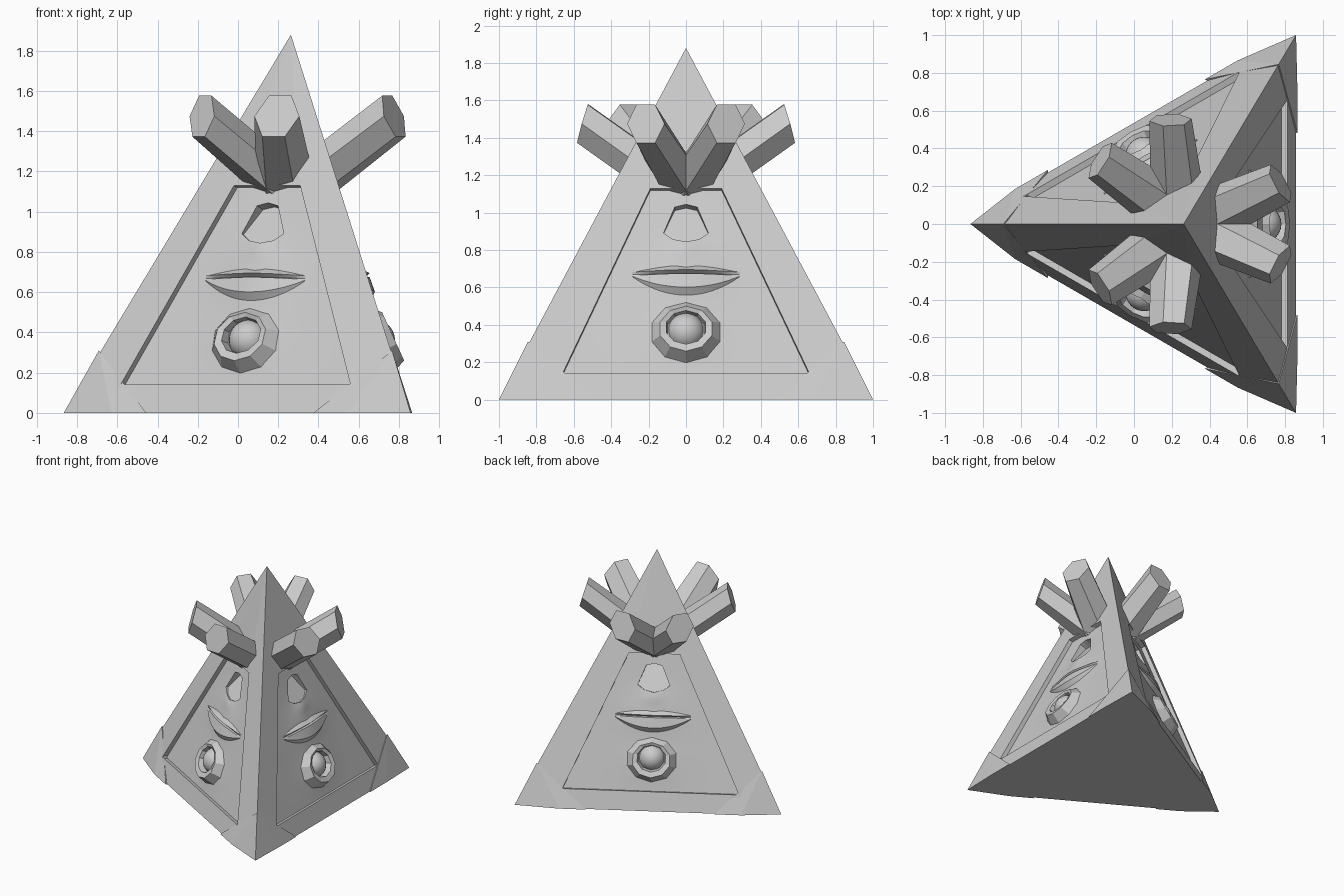
import bpy, bmesh, math
from mathutils import Vector, Matrix

cube = bpy.data.objects.get("Cube")
if cube:
    bpy.data.objects.remove(cube, do_unlink=True)

H = 1.88                      # apex height
AP = 0.595                    # distance from axis to each base edge
AXIS = Vector((0.263, 0, 0))
SLANT = math.hypot(H, AP)
APEX = AXIS + Vector((0, 0, H))
# Blunted base corners; corner k lies between side k and the next side
CORNERS = [Vector(c) for c in ((0.858, 1, 0), (-0.866, 0, 0), (0.858, -1, 0))]
BEND = 0.68                   # where a base edge bends towards its corner

stone = bpy.data.materials.new("grey_stone")
stone.use_nodes = True
GREY = (0.6, 0.6, 0.6, 1)
stone.diffuse_color = GREY
stone.node_tree.nodes["Principled BSDF"].inputs["Base Color"].default_value = GREY


def spin(k, p):
    """Turn a point about the pyramid's axis to side k."""
    return AXIS + Matrix.Rotation(k * math.tau / 3, 3, "Z") @ Vector(p)


def on_side(k, u, z, d=0.0):
    """Point on side k: u across, z height, d out along the normal."""
    return spin(k, (AP * (1 - z / H) + d * H / SLANT, u, z + d * AP / SLANT))


def finish(name, bm, smooth=None):
    bmesh.ops.remove_doubles(bm, verts=bm.verts, dist=1e-5)
    bmesh.ops.recalc_face_normals(bm, faces=bm.faces)
    me = bpy.data.meshes.new(name)
    bm.to_mesh(me)
    bm.free()
    me.materials.append(stone)
    ob = bpy.data.objects.new(name, me)
    bpy.context.collection.objects.link(ob)
    if smooth:
        smooth_shade(ob, smooth)
    return ob


def smooth_shade(ob, angle):
    bpy.ops.object.select_all(action="DESELECT")
    ob.select_set(True)
    bpy.context.view_layer.objects.active = ob
    bpy.ops.object.shade_smooth_by_angle(angle=math.radians(angle))


def face(bm, *pts):
    return bm.faces.new([bm.verts.new(p) for p in pts])


def loft(bm, rings, caps=True, closed=True):
    """Skin a list of equal-length rings of points."""
    vs = [[bm.verts.new(p) for p in r] for r in rings]
    n = len(vs[0])
    for a, b in zip(vs, vs[1:]):
        for i in range(n if closed else n - 1):
            j = (i + 1) % n
            bm.faces.new((a[i], a[j], b[j], b[i]))
    if caps:
        bm.faces.new(vs[0])
        bm.faces.new(vs[-1][::-1])


def bump(u, z, cu, cz, su, sz):
    return math.exp(-((u - cu) / su) ** 2 - ((z - cz) / sz) ** 2)


# Panel outline: bottom and top height with half widths
Z0, Z1, W0, W1, DEEP = 0.14, 1.13, 0.66, 0.19, 0.035


def relief(u, z):
    """Soft swelling of the face around mouth, nose and eye."""
    return (-DEEP + 0.022 * bump(u, z, 0, 0.7, 0.2, 0.16)
            + 0.012 * bump(u, z, 0, 0.82, 0.07, 0.05)
            + 0.015 * bump(u, z, 0, 0.36, 0.2, 0.16))


# Pyramid body with a framed recess on each side
bm = bmesh.new()
base = []
for k in range(3):
    L, R = CORNERS[k - 1], CORNERS[k]
    bl, br = on_side(k, -BEND, 0), on_side(k, BEND, 0)
    hole = [(-W0, Z0), (W0, Z0), (W1, Z1), (-W1, Z1)]
    rim = [on_side(k, u, z) for u, z in hole]
    deep = [on_side(k, u, z, -0.06) for u, z in hole]
    face(bm, bl, br, rim[1], rim[0])
    face(bm, L, bl, rim[0])
    face(bm, br, R, rim[1])
    face(bm, R, APEX, rim[2], rim[1])
    face(bm, APEX, rim[3], rim[2])
    face(bm, APEX, L, rim[0], rim[3])
    for i in range(4):
        j = (i + 1) % 4
        face(bm, rim[i], rim[j], deep[j], deep[i])
    base += [bl, br, R]
face(bm, *base)
finish("pyramid_body", bm)

ARCH = [(-0.12, 0.9), (-0.06, 1.04), (0, 1.055), (0.06, 1.04), (0.12, 0.9),
        (0.07, 0.865), (0, 0.85), (-0.07, 0.865)]

for k in range(3):
    # Recessed face panel as a closed slab
    bm = bmesh.new()
    rows, cols = 36, 28
    rings = []
    for r in range(rows + 1):
        t = r / rows
        z, w = Z0 + (Z1 - Z0) * t, W0 + (W1 - W0) * t
        us = [w * (2 * c / cols - 1) for c in range(cols + 1)]
        rings.append([on_side(k, u, z, relief(u, z)) for u in us]
                     + [on_side(k, u, z, -0.13) for u in us[::-1]])
    loft(bm, rings)
    panel = finish(f"face_panel_{k}", bm)

    # Arched hollow, deepest at its top
    bm = bmesh.new()
    loft(bm, [[on_side(k, u, z, 0.1) for u, z in ARCH],
              [on_side(k, u, z, -0.03 - 0.36 * (z - 0.85)) for u, z in ARCH]])
    cutter = finish("hollow_cutter", bm)
    cutter.hide_render = True
    mod = panel.modifiers.new("hollow", "BOOLEAN")
    mod.object, mod.operation, mod.solver = cutter, "DIFFERENCE", "EXACT"
    cut = bpy.data.meshes.new_from_object(
        panel.evaluated_get(bpy.context.evaluated_depsgraph_get()))
    panel.modifiers.clear()
    panel.data = cut
    bpy.data.objects.remove(cutter, do_unlink=True)
    smooth_shade(panel, 30)

    # Lips: one section scaled along the mouth
    bm = bmesh.new()
    rings = []
    for i in range(25):
        x = 2 * i / 24 - 1
        u, s = 0.285 * x, 1 - x * x
        dip = 0.01 * math.exp(-(u / 0.04) ** 2)
        section = [(0.69 + 0.035 * s - dip, 0), (0.69, 0.024 * s + 0.008),
                   (0.678, 0.004), (0.672, 0.02 * s + 0.006),
                   (0.668 - 0.07 * s, 0.028 * s + 0.006), (0.662 - 0.1 * s, 0)]
        rings.append([on_side(k, u, z, relief(u, z) + d - 0.003) for z, d in section])
    loft(bm, rings, caps=False, closed=False)
    finish(f"lips_{k}", bm, 35)

    # Faceted eye socket, heavier at the lower lid
    bm = bmesh.new()
    rings = []
    for rx, rz, cz, lift in ((0.2, 0.17, 0.37, None), (0.145, 0.125, 0.37, 0.0),
                             (0.11, 0.095, 0.38, -0.01), (0.1, 0.085, 0.38, -0.06)):
        ring = []
        for i in range(10):
            a = math.tau * (i + 0.5) / 10
            d = -0.04 if lift is None else 0.032 - 0.016 * math.sin(a) + lift
            ring.append(on_side(k, rx * math.cos(a), cz + rz * math.sin(a), d))
        rings.append(ring)
    loft(bm, rings, caps=False)
    finish(f"eye_socket_{k}", bm)

    # Eyeball
    bm = bmesh.new()
    bmesh.ops.create_uvsphere(bm, u_segments=24, v_segments=16, radius=0.1,
                              matrix=Matrix.Translation(on_side(k, 0, 0.38, -0.06)))
    finish(f"eyeball_{k}", bm, 60)

    # Pair of hexagonal horns spreading from a shared root at the brow
    for side, label in ((-1, "right"), (1, "left")):
        bm = bmesh.new()
        across, up = Vector((-0.05, 0.1, 0)), Vector((-0.033, 0, 0.102))
        rings = []
        for centre, wide in (((0.112, 0.03, 1.163), 1.3), ((0.512, 0.215, 1.475), 1)):
            ring = []
            for i in range(6):
                a = math.tau * i / 6
                p = (Vector(centre) + across * wide * math.cos(a)
                     + up * math.sin(a) / math.sin(math.tau / 6))
                ring.append(spin(k, (p.x, p.y * side, p.z)))
            rings.append(ring)
        loft(bm, rings)
        finish(f"{label}_horn_{k}", bm)

    # Thin corner guard wrapping two neighbouring sides
    bm = bmesh.new()
    corner = CORNERS[k]
    outward = (corner - AXIS).normalized() * 0.012
    pts = [corner, corner.lerp(APEX, 0.31 / H) + outward]
    for s, sign in ((k, 1), ((k + 1) % 3, -1)):
        lift = 0.012 if s else 0.008
        pts += [spin(s, (AP + lift, u * sign, 0)) for u in (BEND, 0.48)]
    for p in pts:
        bm.verts.new(p)
    bmesh.ops.convex_hull(bm, input=bm.verts)
    finish(f"corner_guard_{k}", bm)
